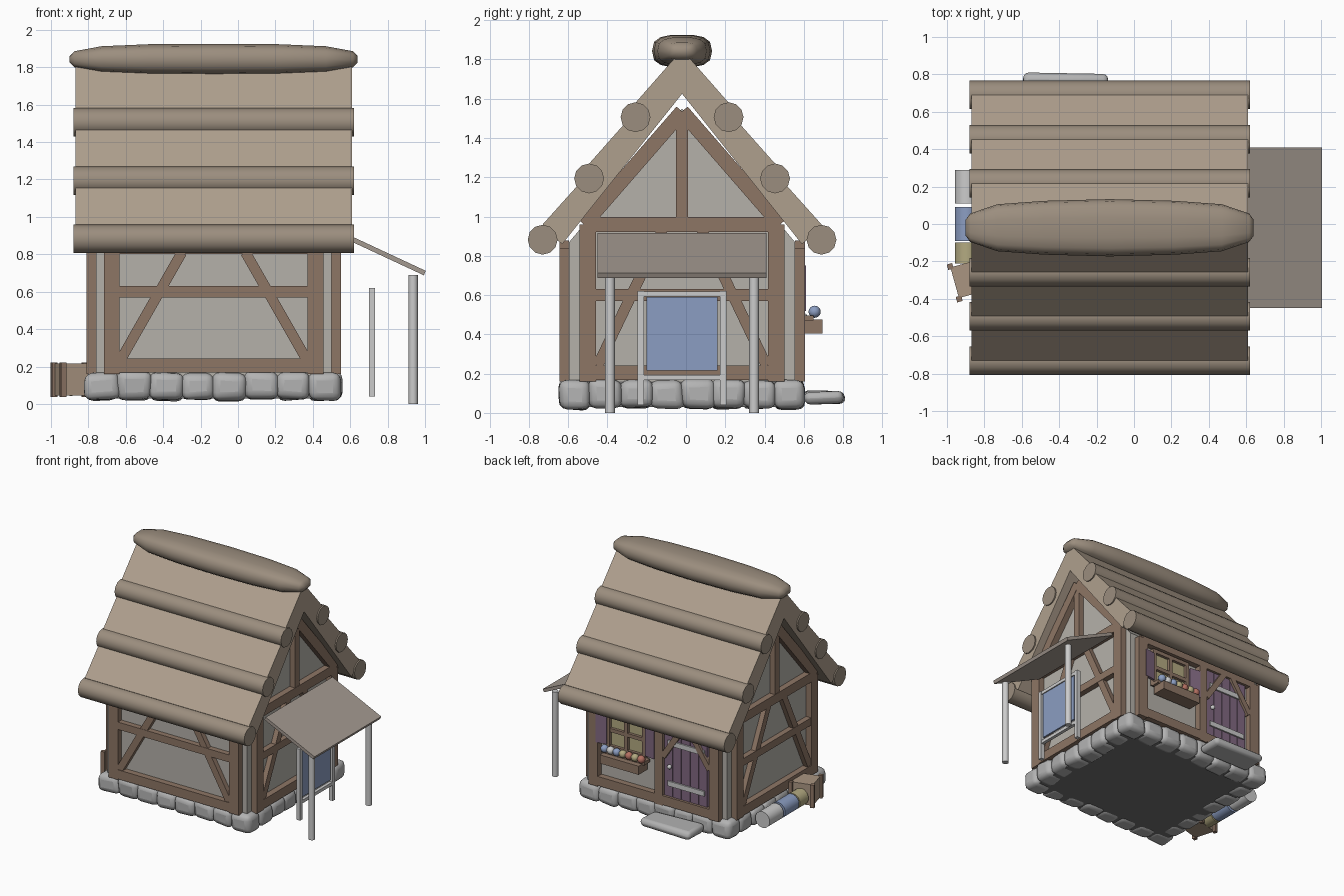
import bpy, bmesh, math, random
from mathutils import Matrix, Vector

if "Cube" in bpy.data.objects:
    bpy.data.objects.remove(bpy.data.objects["Cube"])

random.seed(4)
CX, CY = -0.13, -0.02          # centre of the house body
HX, HY = 0.63, 0.575           # half sizes of the plaster body


def mat(name, r, g, b):
    m = bpy.data.materials.new(name)
    m.diffuse_color = (r, g, b, 1)
    m.use_nodes = True
    m.node_tree.nodes["Principled BSDF"].inputs["Base Color"].default_value = m.diffuse_color
    return m


WOOD = mat("timber", .27, .18, .13)
PLASTER = mat("plaster", .46, .44, .40)
THATCH = mat("thatch", .43, .35, .27)
LOG = mat("thatch_roll", .33, .27, .21)
AWN = mat("awning_board", .37, .32, .28)
PURPLE = mat("purple_paint", .22, .14, .22)
BLUE = mat("blue_cloth", .26, .34, .54)
YELLOW = mat("yellow_cloth", .45, .40, .22)
RED = mat("red_cloth", .45, .16, .12)
DARK = mat("dark_floor", .16, .16, .16)
CRATE = mat("crate_board", .40, .30, .22)
STONE = mat("grey_stone", .45, .45, .45)


def finish(name, bm, material=None, matrix=None, smooth=0, bevel=0):
    bmesh.ops.recalc_face_normals(bm, faces=bm.faces)
    me = bpy.data.meshes.new(name)
    bm.to_mesh(me)
    bm.free()
    ob = bpy.data.objects.new(name, me)
    bpy.context.collection.objects.link(ob)
    if matrix:
        ob.matrix_world = matrix
    if material:
        me.materials.append(material)
    if bevel:
        b = ob.modifiers.new("bevel", 'BEVEL')
        b.width, b.segments = bevel, 3
    if smooth:
        bpy.ops.object.select_all(action='DESELECT')
        ob.select_set(True)
        bpy.context.view_layer.objects.active = ob
        bpy.ops.object.shade_smooth_by_angle(angle=math.radians(smooth))
    return ob


def box(name, c, size, material=None, m=Matrix(), rot=None, jitter=0, **kw):
    bm = bmesh.new()
    bmesh.ops.create_cube(bm, size=1)
    for v in bm.verts:
        v.co = Vector([v.co[i] * size[i] + random.uniform(-jitter, jitter) for i in range(3)])
    return finish(name, bm, material, m @ Matrix.Translation(c) @ (rot or Matrix()), **kw)


def span(name, lo, hi, material=None, m=Matrix(), **kw):
    lo, hi = Vector(lo), Vector(hi)
    return box(name, (lo + hi) / 2, hi - lo, material, m, **kw)


def cyl(name, c, r, length, axis, material=None, sides=12):
    bm = bmesh.new()
    bmesh.ops.create_cone(bm, cap_ends=True, segments=sides, radius1=r, radius2=r, depth=length)
    rot = {'x': Matrix.Rotation(math.pi / 2, 4, 'Y'), 'y': Matrix.Rotation(math.pi / 2, 4, 'X'), 'z': Matrix()}[axis]
    return finish(name, bm, material, Matrix.Translation(c) @ rot, smooth=40)


def ball(name, c, r, material=None):
    bm = bmesh.new()
    bmesh.ops.create_uvsphere(bm, u_segments=12, v_segments=8, radius=r)
    return finish(name, bm, material, Matrix.Translation(c), smooth=60)


def prism(name, pts, x0, x1, material):
    bm = bmesh.new()
    f = bm.faces.new([bm.verts.new((x0, CY + y, z)) for y, z in pts])
    ext = bmesh.ops.extrude_face_region(bm, geom=[f])['geom']
    bmesh.ops.translate(bm, verts=[v for v in ext if isinstance(v, bmesh.types.BMVert)], vec=(x1 - x0, 0, 0))
    return finish(name, bm, material)


def beam(m, name, p, q, w, depth=.05):
    """Timber between two points (along, z) in a wall's own plane."""
    d = Vector((q[0] - p[0], 0, q[1] - p[1]))
    c = ((p[0] + q[0]) / 2, 0, (p[1] + q[1]) / 2)
    return box(name, c, (d.length, depth, w), WOOD, m, Matrix.Rotation(-math.atan2(d.z, d.x), 4, 'Y'))


def wall(turn, half):
    return (Matrix.Translation((CX, CY, 0)) @ Matrix.Rotation(math.radians(turn), 4, 'Z')
            @ Matrix.Translation((0, -half - .025, 0)))


# plaster body with gables, dark floor
prism("plaster_body", [(-HY, .14), (HY, .14), (HY, .87), (0, 1.55), (-HY, .87)], CX - HX, CX + HX, PLASTER)
span("floor", (CX - .635, CY - .575, .03), (CX + .635, CY + .575, .16), DARK)

# timber frames on four walls
for side, turn, half, L in (("front", 0, HY, .545), ("right", 90, HX, .48),
                            ("back", 180, HY, .545), ("left", 270, HX, .48)):
    m = wall(turn, half)
    gable = side in ("right", "left")
    top = .96 if gable else .84
    beam(m, side + "_sill_beam", (-L, .205), (L, .205), .075)
    beam(m, side + "_top_beam", (-L, top), (L, top), .075)
    for s in (-1, 1):
        beam(m, side + "_post", (s * L, .16), (s * L, top), .085)
        if side != "back":
            run = .325 if side == "front" else .33
            beam(m, side + "_brace", (s * (L - .05), .24), (s * (L - .05 - run), top - .03), .055, .04)
        if gable:
            beam(m, side + "_rafter", (0, 1.535), (s * .5, .96), .075)
    if side != "back":
        beam(m, side + "_rail", (-L, .60), (L, .60), .06, .045)
    if gable:
        beam(m, side + "_king_post", (0, .97), (0, 1.53), .06, .045)

# stepped roof slabs on both sides, and rolls tucked under each step
steps = [(0, 1.85), (.237, 1.58), (.30, 1.465), (.473, 1.27), (.535, 1.155), (.71, .96), (.70, .93),
         (.61, .86), (0, 1.625)]
for s in (-1, 1):
    prism("roof_slab", [(s * y, z) for y, z in steps], -.87, .61, THATCH)
    for i in range(3):
        cyl("roof_roll", (CX, CY + s * (.71 - .2365 * i), .882 + .312 * i), .076, 1.5, 'x', LOG, 12)

# puffy ridge cap
bm = bmesh.new()
half = [(-.77, .28, .2), (-.745, .5, .52), (-.6, .82, .84), (-.35, .94, .97)]
rings = half + [(0, 1, 1)] + [(-x, a, b) for x, a, b in half[::-1]]
loops = []
for x, a, b in rings:
    ring = []
    for k in range(14):
        t = 2 * math.pi * k / 14
        c, s = math.cos(t), math.sin(t)
        ring.append(bm.verts.new((x + CX, CY + .153 * a * math.copysign(abs(c) ** .7, c),
                                  1.843 + .084 * b * math.copysign(abs(s) ** .7, s))))
    loops.append(ring)
for r0, r1 in zip(loops, loops[1:]):
    for k in range(14):
        bm.faces.new((r0[k], r0[(k + 1) % 14], r1[(k + 1) % 14], r1[k]))
bm.faces.new(loops[0])
bm.faces.new(loops[-1])
finish("ridge_cap", bm, LOG, smooth=65)


# foundation stones round the base, and door step
def stone(x, y, sx, sy):
    box("foundation_stone", (x, y, .095 + random.uniform(-.005, .005)), (sx, sy, .145), STONE, jitter=.01,
        bevel=.042, smooth=40)


for s in (-1, 1):
    for i in range(8):
        stone(CX - .595 + i * 1.19 / 7, CY + s * .545, .185, .155)
    for i in range(1, 7):
        stone(CX + s * .605, CY - .545 + i * 1.09 / 7, .155, .172)
box("door_step", (-.37, .70, .075), (.46, .21, .075), STONE, jitter=.012, bevel=.03, smooth=40)

# door of five planks with straps, knob and braced posts
for i in range(5):
    span("door_plank", (-.60 + i * .078, .55, .21), (-.527 + i * .078, .585, .81), PURPLE)
for z in (.33, .66):
    span("door_strap", (-.58, .58, z), (-.25, .597, z + .04))
ball("door_knob", (-.27, .60, .49), .018)
back = wall(180, HY)
beam(back, "door_post", (.045, .16), (.045, .84), .07)
beam(back, "door_brace", (.08, .56), (.26, .83), .045)
beam(back, "door_brace", (.50, .56), (.32, .83), .045)

# window with frame, panes, shutters, shelf and goods
span("window_pane", (-.03, .55, .50), (.29, .565, .77), YELLOW)
for x in (-.03, .13, .29):
    span("window_upright", (x - .015, .55, .49), (x + .015, .59, .78), WOOD)
for z in (.50, .64, .78):
    span("window_bar", (-.045, .55, z - .015), (.305, .588, z + .015), WOOD)
for x, a in ((-.095, -8), (.345, 8)):
    box("shutter", (x, .595, .635), (.09, .02, .23), PURPLE, rot=Matrix.Rotation(math.radians(a), 4, 'Z'))
span("shelf_box", (-.06, .58, .405), (.29, .695, .475), WOOD)
span("shelf_ledge", (-.08, .58, .47), (.31, .65, .497), WOOD)
for i, c in enumerate((RED, YELLOW, RED, YELLOW, BLUE, None, BLUE)):
    ball("shelf_ball", (-.055 + i * .055, .655, .515), .031, c)

# side awning on two posts
tilt = math.atan2(.205, .44)
box("awning", (.779, CY, .802), (.485, .86, .026), AWN, rot=Matrix.Rotation(tilt, 4, 'Y'))
for s in (-1, 1):
    cyl("awning_post", (.937, CY + s * .367, .345), .025, .69, 'z', None, 12)

# cloth stretched on a standing frame under the awning
for s in (-1, 1):
    span("cloth_frame_post", (.70, CY + s * .21 - .016, .04), (.732, CY + s * .21 + .016, .62))
for z in (.18, .605):
    span("cloth_frame_bar", (.703, CY - .215, z - .013), (.729, CY + .215, z + .013))
span("stretched_cloth", (.709, CY - .18, .215), (.723, CY + .18, .59), BLUE)

# cloth rolls lying along the left wall
for y0, y1, c in ((.11, .29, None), (-.09, .09, BLUE), (-.21, -.10, YELLOW)):
    cyl("cloth_roll", (-.893, (y0 + y1) / 2, .108), .066, y1 - y0, 'y', c, 14)

# small crate turned slightly
cm = Matrix.Translation((-.872, -.29, 0)) @ Matrix.Rotation(math.radians(15.5), 4, 'Z')
span("crate_body", (-.09, -.085, .045), (.08, .085, .215), CRATE, cm)
for x in (-.09, .08):
    for y in (-.09, .09):
        span("crate_corner", (x - .015, y - .015, .036), (x + .015, y + .015, .222), WOOD, cm)
